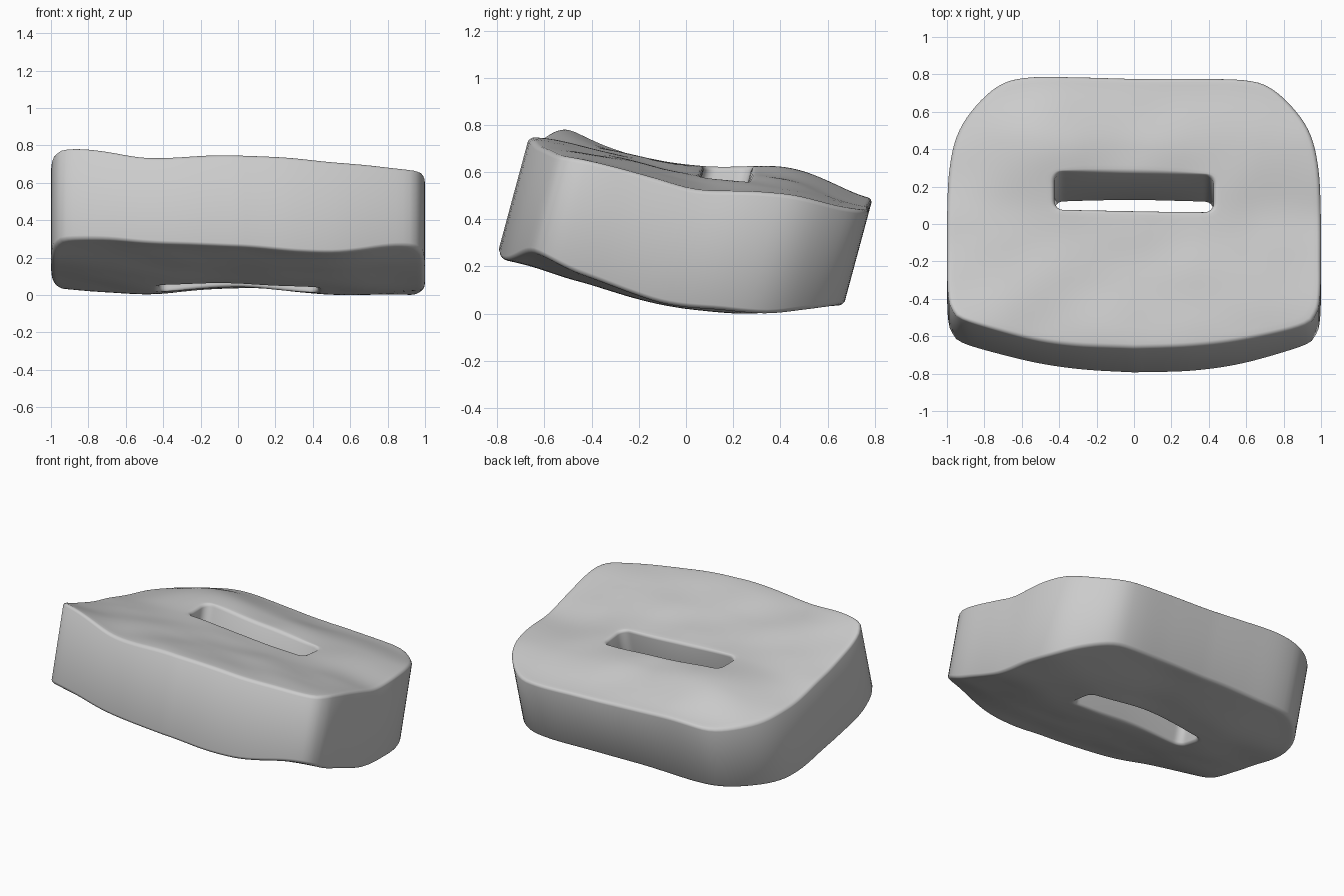
import bpy, bmesh, math
from mathutils import Vector, noise

if "Cube" in bpy.data.objects:
    bpy.data.objects.remove(bpy.data.objects["Cube"])

LEAN = 0.27            # backward lean of the walls per unit of height
SPOKES, RINGS, ROUND = 160, 26, 0.025
Y_FRONT, Y_BACK = -0.87, 0.665


def cubic(p, u):
    """Smooth interpolation between p[1] and p[2]."""
    a, b, c, d = p
    return b + 0.5 * u * (c - a + u * (2 * a - 5 * b + 4 * c - d + u * (3 * (b - c) + d - a)))


def sample(values, u):
    """Smooth lookup in a list, u running from 0 to 1."""
    n = len(values) - 1
    u = min(max(u, 0), 1) * n
    i = min(int(u), n - 1)
    return cubic([values[min(max(i + k, 0), n)] for k in (-1, 0, 1, 2)], u - i)


def height(table, x, y):
    rows = [sample(row, (x + 1) / 2) for row in table]
    return sample(rows, (y - Y_FRONT) / (Y_BACK - Y_FRONT))


def resample(points, count):
    """Evenly spaced points along a closed outline."""
    pts = points + points[:1]
    steps = [(b - a).length for a, b in zip(pts, pts[1:])]
    total, out, i, run = sum(steps), [], 0, 0.0
    for k in range(count):
        goal = total * k / count
        while run + steps[i] < goal:
            run += steps[i]
            i += 1
        out.append(pts[i].lerp(pts[i + 1], (goal - run) / max(steps[i], 1e-9)))
    return out


def mirrored(half):
    """Close a half outline across x = 0."""
    return half + [Vector((-p.x, p.y)) for p in half[-2:0:-1]]


# Outer footprint: broad rounded back corners, gently bowed front
half = [(0, .655), (.3, .658), (.58, .655), (.725, .615), (.855, .495), (.945, .345), (.988, .15),
        (1, -.1), (1, -.35), (.997, -.55), (.975, -.66), (.9, -.73), (.6, -.81), (.3, -.855), (0, -.87)]
xs, ys = zip(*half)
fine = [Vector((sample(xs, k / 150), sample(ys, k / 150))) for k in range(151)]
outer = resample(mirrored(fine), SPOKES)

# Slot footprint: rounded rectangle
W, H, R, SLOT_Y = 0.425, 0.1, 0.05, 0.01
slot = [Vector((0, SLOT_Y + H))]
for sign, start in ((1, 90), (-1, 0)):
    for k in range(9):
        a = math.radians(start - k * 90 / 8)
        slot.append(Vector((W - R + R * math.cos(a), SLOT_Y + sign * (H - R) + R * math.sin(a))))
slot.append(Vector((0, SLOT_Y - H)))
inner = resample(mirrored(slot), SPOKES)

# Surface heights, rows front to back, columns from -x to +x
TOP = [[.85, .75, .755, .725, .69], [.70, .69, .68, .66, .63], [.595, .63, .61, .575, .535],
       [.515, .62, .575, .54, .51], [.43, .49, .465, .445, .435]]
BOTTOM = [[.37, .295, .26, .24, .32], [.20, .17, .155, .14, .17], [.12, .06, .065, .04, .05],
          [.045, .01, .045, .007, .01], [.04, .05, .045, .045, .035]]


def surface(p, side):
    bump = noise.noise(Vector((p.x * 3, p.y * 4, 4.0 * side)))
    z = height(TOP if side > 0 else BOTTOM, p.x, p.y) + 0.008 * bump
    return max(z, 0.003)


# Build one cross-section per spoke and join them round the ring
bm = bmesh.new()
rim = [ROUND * (1 - math.sin(math.radians(a))) for a in (0, 18, 36, 54, 72)]  # insets of the rounded edge
loops = []
for q, p in zip(outer, inner):
    length = (q - p).length
    flat = [ROUND + (length - 2 * ROUND) * k / RINGS for k in range(1, RINGS)]
    stations = rim[::-1] + flat + [length - d for d in rim]
    loop = []
    for side, order in ((1, stations), (-1, stations[::-1])):
        for s in order:
            pos = p.lerp(q, s / length)
            inset = ROUND - min(s, length - s, ROUND)
            drop = ROUND - math.sqrt(ROUND ** 2 - inset ** 2)
            z = surface(pos, side) - side * drop
            loop.append(bm.verts.new((pos.x, pos.y + LEAN * z, z)))
    loops.append(loop)
for i in range(SPOKES):
    a, b = loops[i], loops[(i + 1) % SPOKES]
    n = len(a)
    for k in range(n):
        bm.faces.new((a[k], a[(k + 1) % n], b[(k + 1) % n], b[k]))
low = min(v.co.z for v in bm.verts)
bmesh.ops.translate(bm, verts=bm.verts, vec=(0, 0, -low))
bmesh.ops.recalc_face_normals(bm, faces=bm.faces)

mesh = bpy.data.meshes.new("slotted_slab")
bm.to_mesh(mesh)
bm.free()
slab = bpy.data.objects.new("slotted_slab", mesh)
bpy.context.collection.objects.link(slab)

# Plain stone grey
grey = bpy.data.materials.new("stone_grey")
grey.use_nodes = True
colour = (0.6, 0.6, 0.6, 1)
grey.diffuse_color = colour
grey.node_tree.nodes["Principled BSDF"].inputs["Base Color"].default_value = colour
mesh.materials.append(grey)

bpy.context.view_layer.objects.active = slab
slab.select_set(True)
bpy.ops.object.shade_smooth_by_angle(angle=math.radians(40))
